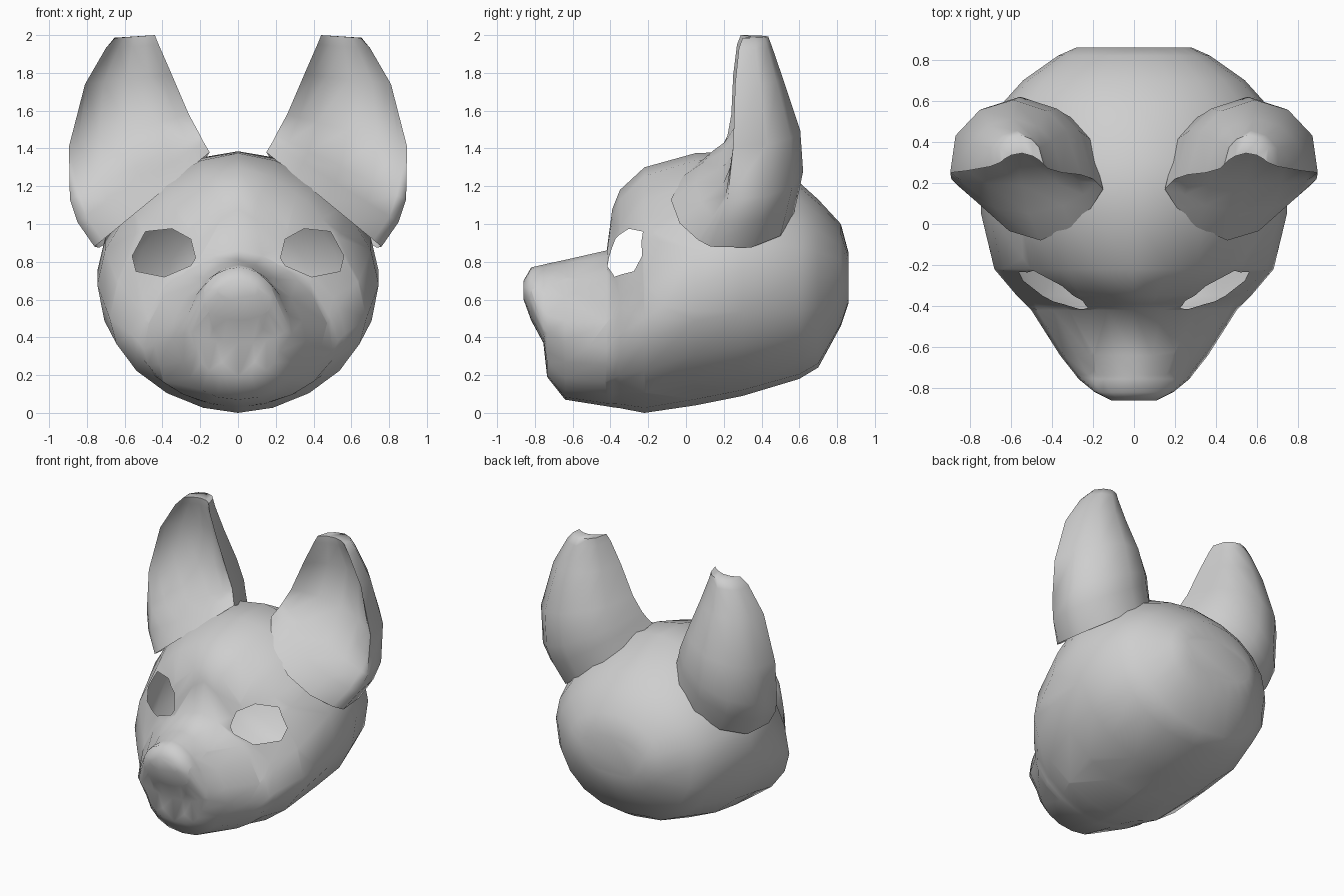
import bpy, bmesh, math
from mathutils import Vector

if "Cube" in bpy.data.objects:
    bpy.data.objects.remove(bpy.data.objects["Cube"])

fur = bpy.data.materials.new("light grey")
fur.diffuse_color = (0.62, 0.62, 0.62, 1)
fur.use_nodes = True
fur.node_tree.nodes["Principled BSDF"].inputs["Base Color"].default_value = fur.diffuse_color


def loft(bm, rings, cap_ends=False):
    """Skin a list of closed point rings."""
    vs = [[bm.verts.new(p) for p in r] for r in rings]
    n = len(vs[0])
    for a, b in zip(vs, vs[1:]):
        for i in range(n):
            j = (i + 1) % n
            bm.faces.new((a[i], a[j], b[j], b[i]))
    if cap_ends:
        bm.faces.new(vs[0][::-1])
        bm.faces.new(vs[-1])
    return vs


def finish(bm, name, angle):
    bmesh.ops.recalc_face_normals(bm, faces=bm.faces[:])
    me = bpy.data.meshes.new(name)
    bm.to_mesh(me)
    bm.free()
    me.materials.append(fur)
    me.shade_smooth()
    me.set_sharp_from_angle(angle=math.radians(angle))
    ob = bpy.data.objects.new(name, me)
    bpy.context.collection.objects.link(ob)
    return ob


# Head shell: cross-sections from nose to nape
# y, bottom z, widest z, top z, half width, roundness above, below, jaw factor
stations = [
    (-0.86, 0.60, 0.65, 0.70, 0.11, 2.0, 2.0, 1),
    (-0.82, 0.49, 0.60, 0.77, 0.19, 2.0, 2.0, 1),
    (-0.755, 0.37, 0.45, 0.785, 0.27, 1.8, 2.0, 0.95),
    (-0.735, 0.19, 0.42, 0.79, 0.285, 1.75, 2.6, 0.8),
    (-0.64, 0.07, 0.38, 0.81, 0.36, 1.7, 2.3, 0.85),
    (-0.42, 0.035, 0.34, 0.86, 0.50, 1.75, 1.9, 1),
    (-0.39, 0.03, 0.38, 1.08, 0.53, 1.3, 1.85, 1),
    (-0.35, 0.025, 0.42, 1.18, 0.57, 1.4, 1.8, 1),
    (-0.22, 0.00, 0.50, 1.30, 0.68, 1.7, 1.8, 1),
    (0.05, 0.04, 0.68, 1.375, 0.745, 1.75, 1.95, 1),
    (0.30, 0.09, 0.75, 1.385, 0.745, 1.8, 2.1, 1),
    (0.60, 0.18, 0.73, 1.22, 0.63, 1.95, 2.2, 1),
    (0.70, 0.24, 0.73, 1.13, 0.54, 2.0, 2.2, 1),
    (0.82, 0.46, 0.72, 1.00, 0.37, 2.0, 2.2, 1),
    (0.86, 0.58, 0.72, 0.85, 0.28, 2.0, 2.2, 1),
]


def head_ring(y, zb, zm, zt, w, up, low, jaw, n=20):
    pts = []
    for i in range(n):
        a = 2 * math.pi * i / n
        c, s = math.cos(a), math.sin(a)
        q = 2 / (up if s > -0.01 else low)
        x = math.copysign(abs(c) ** q, c) * w
        h = (zt - zm) if s >= 0 else (zm - zb)
        if s < -0.01:                   # lower jaw sits inside the lip
            x *= jaw
        pts.append((x, y, zm + math.copysign(abs(s) ** q, s) * h))
    return pts


bm = bmesh.new()
loft(bm, [head_ring(*s) for s in stations], True)

# Eye openings: cut the outline plane by plane, then remove the inside
eye = [(0.225, 0.82), (0.25, 0.92), (0.35, 0.975), (0.49, 0.96),
       (0.56, 0.83), (0.54, 0.75), (0.39, 0.72), (0.25, 0.78)]
mid = Vector((0.39, 0, 0.85))
for side in (1, -1):
    inside = [f for f in bm.faces if f.calc_center_median().y < 0
              and f.calc_center_median().x * side > -0.05]
    centre = Vector((mid.x * side, 0, mid.z))
    for k in range(len(eye)):
        a = Vector((eye[k][0] * side, 0, eye[k][1]))
        b = eye[(k + 1) % len(eye)]
        b = Vector((b[0] * side, 0, b[1]))
        no = (b - a).cross(Vector((0, 1, 0))).normalized()
        if (centre - a).dot(no) > 0:
            no = -no
        geom = set(inside)
        for f in inside:
            geom.update(f.edges)
            geom.update(f.verts)
        res = bmesh.ops.bisect_plane(bm, geom=list(geom), plane_co=a, plane_no=no, dist=1e-5)
        faces = {g for g in res["geom"] if isinstance(g, bmesh.types.BMFace)}
        faces.update(f for f in inside if f.is_valid)
        inside = [f for f in faces if (f.calc_center_median() - a).dot(no) < 0]
    bmesh.ops.delete(bm, geom=inside, context='FACES')
finish(bm, "head", 75)

# Ears: cupped sections from base to tip
# inner rim, outer rim, front offset, back offset, back droop
sections = [
    ((0.15, 0.17, 1.38), (0.76, 0.13, 0.88), -0.23, 0.42, 0.08),
    ((0.18, 0.20, 1.43), (0.85, 0.18, 1.01), -0.14, 0.41, 0.04),
    ((0.20, 0.22, 1.47), (0.89, 0.22, 1.13), -0.03, 0.40, 0.02),
    ((0.26, 0.24, 1.58), (0.895, 0.25, 1.41), 0.12, 0.36, 0.0),
    ((0.35, 0.25, 1.79), (0.81, 0.26, 1.74), 0.15, 0.26, 0.0),
    ((0.42, 0.27, 1.95), (0.70, 0.28, 1.93), 0.08, 0.18, 0.0),
    ((0.44, 0.29, 2.00), (0.65, 0.30, 1.985), 0.05, 0.14, 0.0),
]
ts = (0.1, 0.25, 0.5, 0.75, 0.93)


def ear_ring(inner, outer, front, back, droop, side):
    a, b = Vector(inner), Vector(outer)

    def pt(t, off=0, power=1, dz=0):
        k = math.sin(math.pi * t) ** power if 0 < t < 1 else 0
        p = a.lerp(b, t) + Vector((0.02 * t * (off > 0.13), off * k, -dz * k))
        return (p.x * side, p.y, p.z)
    return ([pt(0)] + [pt(t, front, 0.8) for t in ts] + [pt(1)]
            + [pt(t, back, 0.45, droop) for t in reversed(ts)])


for side, name in ((1, "ear_left"), (-1, "ear_right")):
    bm = bmesh.new()
    tip = loft(bm, [ear_ring(*s, side) for s in sections])[-1]
    # close the tip with a strip between front and back
    for i in range(6):
        j = [tip[i], tip[i + 1], tip[11 - i], tip[(12 - i) % 12]]
        bm.faces.new(list(dict.fromkeys(j)))
    finish(bm, name, 75)
